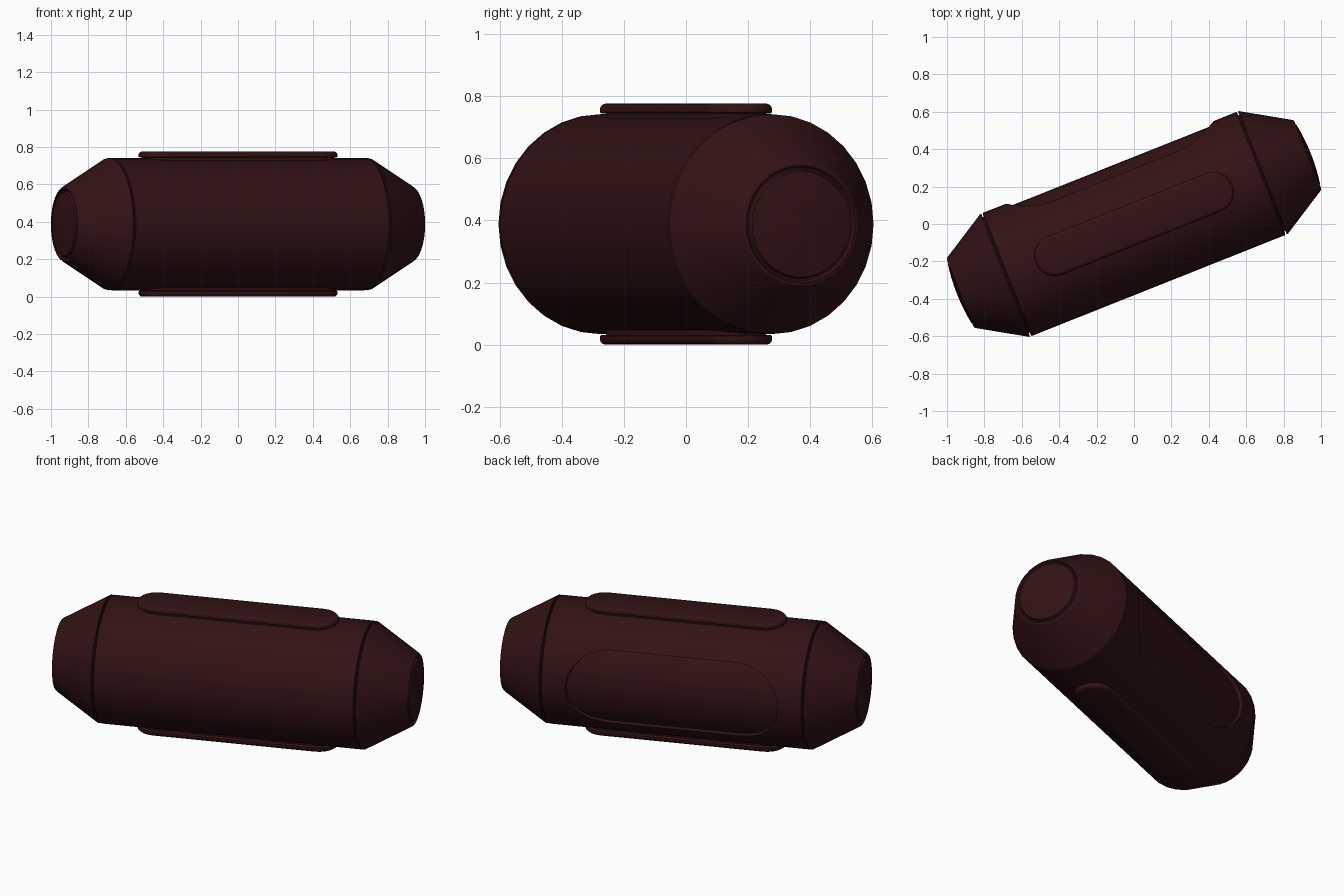
import bpy, bmesh, math
from mathutils import Matrix, Vector

if "Cube" in bpy.data.objects:
    bpy.data.objects.remove(bpy.data.objects["Cube"])

R = 0.354
PLACE = Matrix.Translation((0, 0, 0.388)) @ Matrix.Rotation(math.radians(21.7), 4, 'Z')
mat = bpy.data.materials.new("dark_maroon")
mat.diffuse_color = (0.032, 0.006, 0.007, 1)
mat.use_nodes = True
mat.node_tree.nodes["Principled BSDF"].inputs["Base Color"].default_value = mat.diffuse_color


def make(name, bm):
    bmesh.ops.recalc_face_normals(bm, faces=bm.faces)
    me = bpy.data.meshes.new(name)
    bm.to_mesh(me)
    bm.free()
    ob = bpy.data.objects.new(name, me)
    bpy.context.collection.objects.link(ob)
    ob.data.materials.append(mat)
    return ob


def apply_modifiers(ob):
    deps = bpy.context.evaluated_depsgraph_get()
    ob.data = bpy.data.meshes.new_from_object(ob.evaluated_get(deps))
    ob.modifiers.clear()


def finish(ob, angle=30):
    ob.data.transform(PLACE)
    bpy.ops.object.select_all(action='DESELECT')
    ob.select_set(True)
    bpy.context.view_layer.objects.active = ob
    bpy.ops.object.shade_smooth_by_angle(angle=math.radians(angle))


def lathe(name, profile, sides=32):
    """Closed solid around the x axis from (x, radius) points."""
    bm = bmesh.new()
    rings = []
    for x, r in profile:
        rings.append([bm.verts.new((x, r * math.cos(a), r * math.sin(a)))
                      for a in (2 * math.pi * i / sides for i in range(sides))])
    for a, b in zip(rings, rings[1:]):
        for i in range(sides):
            j = (i + 1) % sides
            bm.faces.new((a[i], a[j], b[j], b[i]))
    bm.faces.new(rings[0])
    bm.faces.new(rings[-1])
    return make(name, bm)


def stadium(name, straight, layers, steps=12):
    """Stack of stadium outlines from (height, end radius) layers, up z."""
    bm = bmesh.new()
    rings = []
    for z, r in layers:
        ring = []
        for side in (1, -1):
            for k in range(steps + 1):
                a = -math.pi / 2 + math.pi * k / steps
                ring.append(bm.verts.new((side * (straight + r * math.cos(a)),
                                          side * r * math.sin(a), z)))
        rings.append(ring)
    n = len(rings[0])
    for a, b in zip(rings, rings[1:]):
        for i in range(n):
            j = (i + 1) % n
            bm.faces.new((a[i], a[j], b[j], b[i]))
    bm.faces.new(rings[0])
    bm.faces.new(rings[-1])
    return make(name, bm)


# Barrel with a stadium-shaped recess on the back
barrel = lathe("barrel", [(-0.732, R - 0.004), (-0.728, R), (0.728, R), (0.732, R - 0.004)])
cutter = stadium("recess_cutter", 0.36, [(0.2, 0.2), (0.4, 0.25)])
cutter.data.transform(Matrix.Rotation(-math.pi / 2, 4, 'X'))
cutter.hide_render = True
mod = barrel.modifiers.new("recess", 'BOOLEAN')
mod.object = cutter
mod.operation = 'DIFFERENCE'
mod.solver = 'EXACT'
apply_modifiers(barrel)
bpy.data.objects.remove(cutter)
finish(barrel)

# Inner core: floor of the recess and of the seams
finish(lathe("core", [(-0.75, 0.334), (0.75, 0.334)]))

# Tapered end caps with a ring groove and slightly domed end
dome = [(1.018 - 0.5 * r * r, r) for r in (0.17, 0.13, 0.09, 0.05, 0.015)]
cap = [(0.739, R - 0.003), (0.743, R), (0.992, 0.204), (0.998, 0.198),
       (1.0, 0.189), (0.988, 0.182), (0.988, 0.176)] + dome
for side, name in ((1, "right_end_cap"), (-1, "left_end_cap")):
    finish(lathe(name, [(side * x, r) for x, r in cap]))

# Raised pads above and below, each on a narrower stem
pad = [(0.30, 0.09), (0.356, 0.09), (0.356, 0.104), (0.360, 0.109), (0.370, 0.110),
       (0.379, 0.107), (0.385, 0.101), (0.388, 0.092)]
for side, name in ((1, "top_pad"), (-1, "bottom_pad")):
    finish(stadium(name, 0.455, [(side * z, r) for z, r in pad]), 40)
